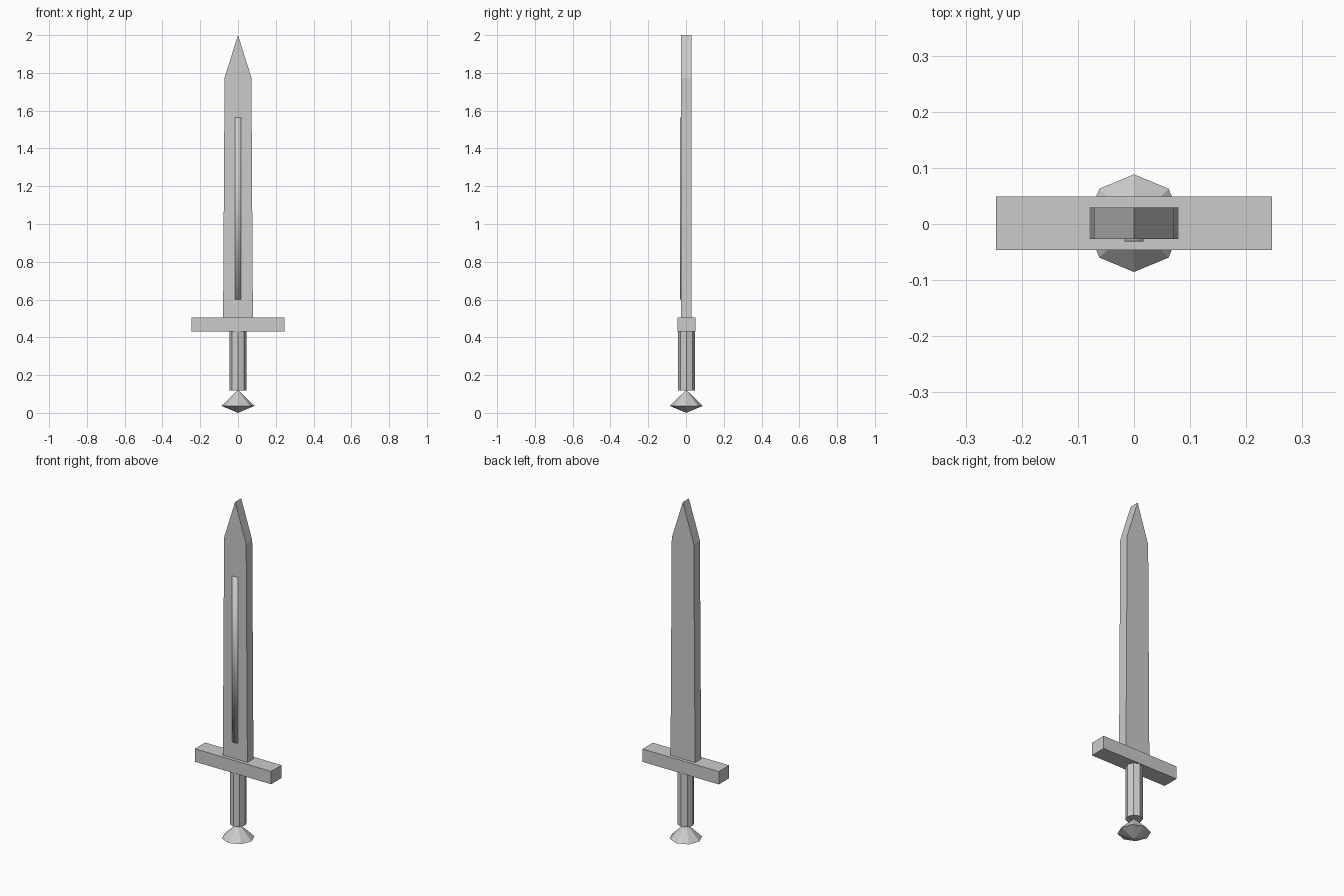
import bpy, bmesh, math

cube = bpy.data.objects.get("Cube")
if cube:
    bpy.data.objects.remove(cube, do_unlink=True)

steel = bpy.data.materials.new("plain grey")
steel.use_nodes = True
GREY = (0.6, 0.6, 0.6, 1)
steel.diffuse_color = GREY
steel.node_tree.nodes["Principled BSDF"].inputs["Base Color"].default_value = GREY

MID_Y = 0.0015  # shared centre plane of all parts


def finish(name, bm, smooth=False):
    bmesh.ops.recalc_face_normals(bm, faces=bm.faces)
    for face in bm.faces:
        face.smooth = smooth
    mesh = bpy.data.meshes.new(name)
    bm.to_mesh(mesh)
    bm.free()
    mesh.materials.append(steel)
    obj = bpy.data.objects.new(name, mesh)
    bpy.context.collection.objects.link(obj)
    return obj


def slab(name, outline, y0, y1, smooth=False):
    """Extrude an x-z outline from y0 to y1."""
    bm = bmesh.new()
    face = bm.faces.new([bm.verts.new((x, y0, z)) for x, z in outline])
    out = bmesh.ops.extrude_face_region(bm, geom=[face])
    verts = [v for v in out["geom"] if isinstance(v, bmesh.types.BMVert)]
    bmesh.ops.translate(bm, vec=(0, y1 - y0, 0), verts=verts)
    return finish(name, bm, smooth)


def rectangle(half, z0, z1):
    return [(-half, z0), (half, z0), (half, z1), (-half, z1)]


def octagon_stack(name, profile):
    """Join eight-sided rings of (radius, z); a zero radius is a point."""
    bm = bmesh.new()
    rings = []
    for r, z in profile:
        angles = [math.tau * i / 8 for i in range(8)] if r else [0]
        rings.append([bm.verts.new((r * math.cos(a), MID_Y + r * math.sin(a), z))
                      for a in angles])
    for low, high in zip(rings, rings[1:]):
        for i in range(8):
            j = (i + 1) % 8
            if len(low) == 1:
                bm.faces.new((low[0], high[j], high[i]))
            elif len(high) == 1:
                bm.faces.new((low[i], low[j], high[0]))
            else:
                bm.faces.new((low[i], low[j], high[j], high[i]))
    for ring in (rings[0], rings[-1]):
        if len(ring) > 1:
            bm.faces.new(ring)
    return finish(name, bm)


# Blade, slightly tapered, with a wedge tip
slab("blade", [(-0.079, 0.5), (0.079, 0.5), (0.071, 1.775), (0, 2), (-0.071, 1.775)],
     MID_Y - 0.028, MID_Y + 0.028)

# Thin raised strip on the front of the blade
slab("blade_strip", rectangle(0.017, 0.6, 1.565), -0.031, -0.02, smooth=True)

# Crossguard
slab("crossguard", rectangle(0.246, 0.43, 0.505), MID_Y - 0.0475, MID_Y + 0.0475)

# Grip and pommel
octagon_stack("grip", [(0.045, 0.118), (0.045, 0.44)])
octagon_stack("pommel", [(0, 0), (0.087, 0.037), (0, 0.122)])
